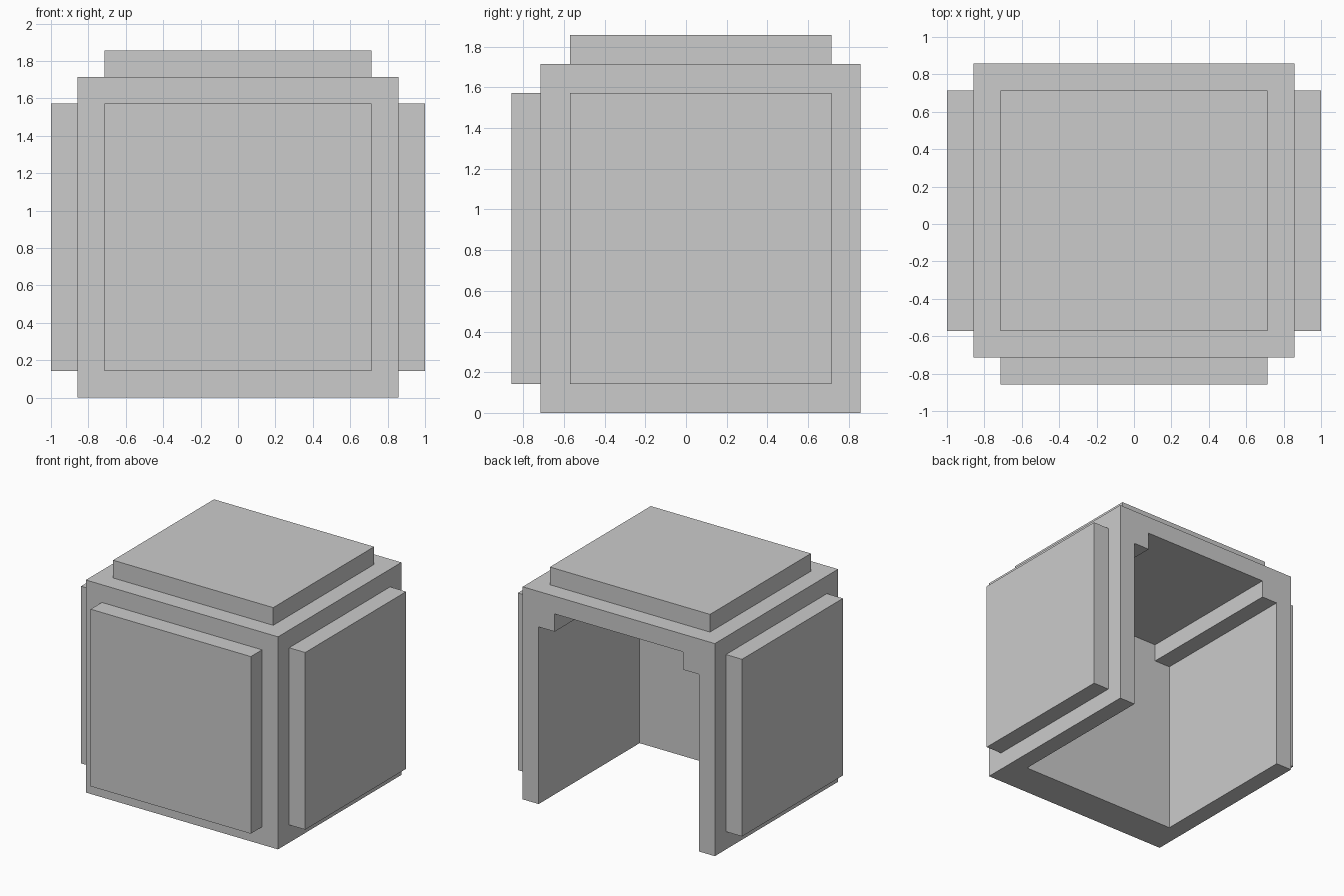
import bpy, bmesh

if "Cube" in bpy.data.objects:
    bpy.data.objects.remove(bpy.data.objects["Cube"])

U = 1 / 7  # the model sits on a grid of sevenths


def link(name, bm):
    bmesh.ops.recalc_face_normals(bm, faces=bm.faces)
    mesh = bpy.data.meshes.new(name)
    bm.to_mesh(mesh)
    bm.free()
    ob = bpy.data.objects.new(name, mesh)
    bpy.context.collection.objects.link(ob)
    return ob


def box(name, x, y, z):
    """Box from (min, max) ranges in grid units."""
    bm = bmesh.new()
    bmesh.ops.create_cube(bm, size=1)
    for v in bm.verts:
        v.co = [U * (r[0] if c < 0 else r[1]) for c, r in zip(v.co, (x, y, z))]
    return link(name, bm)


def prism(name, profile, y0, y1):
    """Extrude an (x, z) profile along y, in grid units."""
    bm = bmesh.new()
    face = bm.faces.new([bm.verts.new((x * U, y0 * U, z * U)) for x, z in profile])
    ext = bmesh.ops.extrude_face_region(bm, geom=[face])
    verts = [g for g in ext["geom"] if isinstance(g, bmesh.types.BMVert)]
    bmesh.ops.translate(bm, verts=verts, vec=(0, (y1 - y0) * U, 0))
    return link(name, bm)


# Shell: block hollowed from the back and below, with stepped upper corners
shell = box("shell", (-6, 6), (-5, 6), (0, 12))
half = [(5, -1), (5, 10), (4, 10), (4, 11)]
cavity = prism("cavity_cutter", half + [(-x, z) for x, z in reversed(half)], -3, 7)
cavity.hide_render = True
cut = shell.modifiers.new("cavity", "BOOLEAN")
cut.operation = "DIFFERENCE"
cut.solver = "EXACT"
cut.object = cavity
bpy.context.view_layer.objects.active = shell
bpy.ops.object.modifier_apply(modifier=cut.name)
bpy.data.objects.remove(cavity)

# Raised panels on the front, top and both sides
box("front_panel", (-5, 5), (-6, -5), (1, 11))
box("top_panel", (-5, 5), (-4, 5), (12, 13))
box("right_panel", (6, 7), (-4, 5), (1, 11))
box("left_panel", (-7, -6), (-4, 5), (1, 11))
